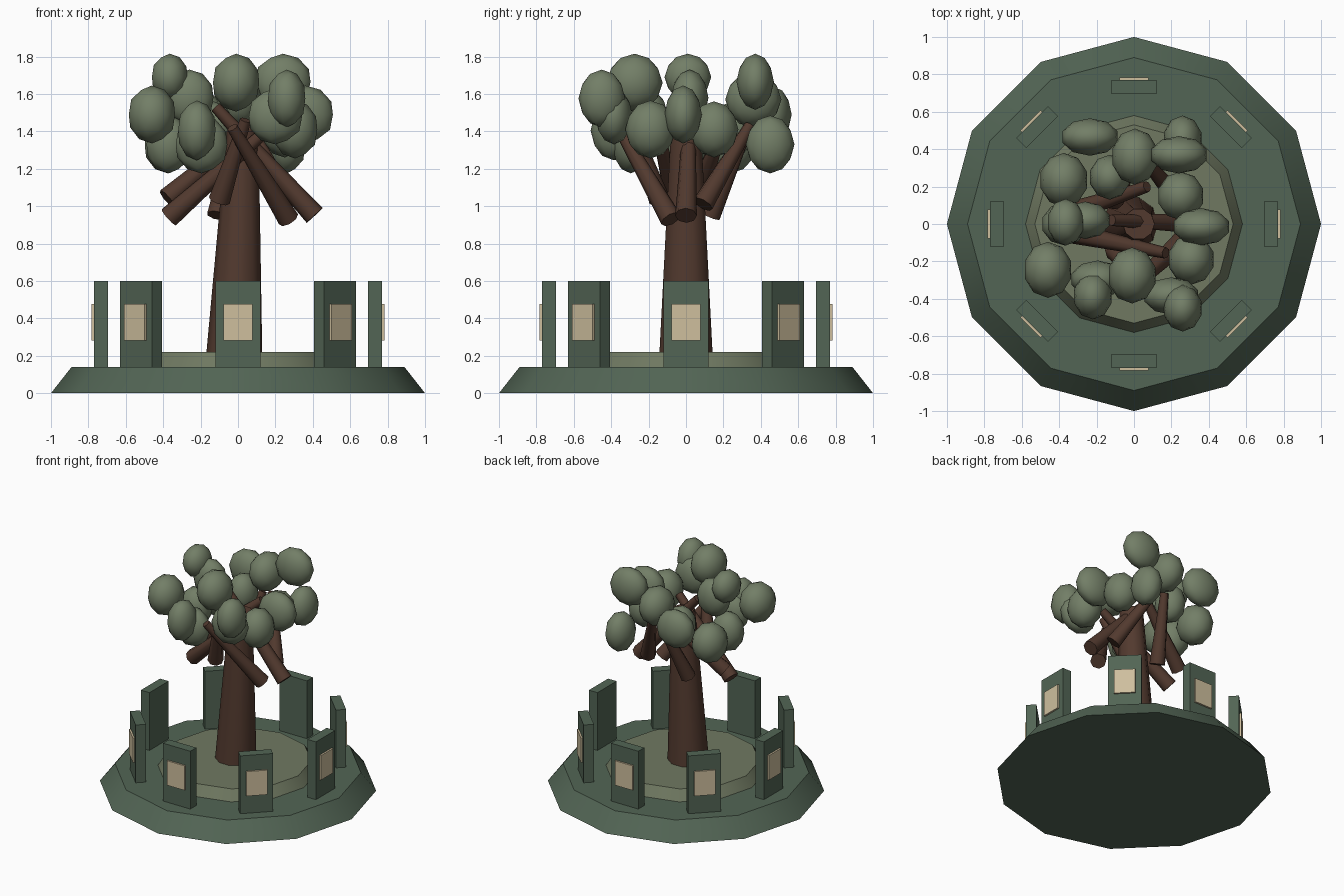
import bpy, math
from mathutils import Vector


def material(name, rgb):
    m = bpy.data.materials.new(name)
    m.diffuse_color = (*rgb, 1)
    return m


STONE = material("dark_green", (0.085, 0.13, 0.09))
MOSS = material("moss", (0.16, 0.19, 0.12))
LEAF = material("leaf", (0.17, 0.21, 0.135))
WOOD = material("wood", (0.085, 0.042, 0.028))
CREAM = material("cream", (0.62, 0.52, 0.34))


def finish(name, mat, smooth=True):
    ob = bpy.context.object
    ob.name = name
    ob.data.materials.append(mat)
    if smooth:
        bpy.ops.object.shade_smooth_by_angle(angle=math.radians(50))
    return ob


def taper(name, mat, a, b, r1, r2, sides):
    """Tapered cylinder running from point a to point b."""
    a, b = Vector(a), Vector(b)
    bpy.ops.mesh.primitive_cone_add(vertices=sides, radius1=r1, radius2=r2,
                                    depth=(b - a).length, location=(a + b) / 2)
    ob = bpy.context.object
    ob.rotation_euler = (b - a).to_track_quat('Z', 'Y').to_euler()
    return finish(name, mat)


def box(name, mat, angle, radius, z, size):
    """Upright box set on a circle, its x side facing outward."""
    loc = (radius * math.cos(angle), radius * math.sin(angle), z)
    bpy.ops.mesh.primitive_cube_add(size=1, location=loc, rotation=(0, 0, angle))
    bpy.context.object.scale = size
    return finish(name, mat, False)


# Round stepped base
def disc(name, mat, z0, z1, r1, r2):
    bpy.ops.mesh.primitive_cone_add(vertices=12, radius1=r1, radius2=r2,
                                    depth=z1 - z0, location=(0, 0, (z0 + z1) / 2))
    return finish(name, mat)


disc("base", STONE, 0, 0.14, 1.0, 0.89)
disc("mound", MOSS, 0.14, 0.22, 0.58, 0.53)

# Ring of standing slabs with a plate on the outer face
for i in range(8):
    ang = i * math.pi / 4
    box(f"slab_{i}", STONE, ang, 0.733, 0.37, (0.075, 0.24, 0.46))
    box(f"plate_{i}", CREAM, ang, 0.772, 0.38, (0.024, 0.155, 0.195))

# Leaning trunk
taper("trunk", WOOD, (-0.02, 0, 0.20), (0.025, 0, 1.40), 0.15, 0.085, 10)

# Branches: thick low end, thin high end
branches = [
    ((0.41, 0.00, 0.95), (-0.12, 0.02, 1.53)),
    ((0.27, 0.09, 1.01), (0.06, 0.34, 1.43)),
    ((-0.11, 0.13, 0.95), (-0.01, 0.33, 1.42)),
    ((-0.38, 0.05, 1.04), (0.07, 0.20, 1.42)),
    ((-0.37, -0.04, 0.94), (0.17, -0.155, 1.42)),
    ((-0.10, -0.14, 1.03), (0.04, -0.30, 1.46)),
    ((0.27, -0.08, 0.93), (-0.03, -0.36, 1.42)),
]
for i, (a, b) in enumerate(branches):
    taper(f"branch_{i}", WOOD, a, b, 0.058, 0.03, 8)

# Leaf clumps: centre and radii
clumps = [
    ((-0.235, 0.465, 1.49), (0.155, 0.10, 0.15)),
    ((0.005, 0.36, 1.57), (0.125, 0.15, 0.15)),
    ((0.26, 0.45, 1.33), (0.105, 0.13, 0.155)),
    ((0.24, 0.37, 1.665), (0.155, 0.10, 0.15)),
    ((-0.375, 0.235, 1.33), (0.13, 0.145, 0.155)),
    ((-0.13, 0.25, 1.41), (0.11, 0.12, 0.15)),
    ((0.25, 0.15, 1.41), (0.125, 0.13, 0.15)),
    ((0.36, -0.015, 1.49), (0.155, 0.10, 0.155)),
    ((0.305, -0.19, 1.41), (0.125, 0.135, 0.155)),
    ((-0.365, 0.01, 1.69), (0.10, 0.125, 0.125)),
    ((-0.26, 0.02, 1.58), (0.135, 0.10, 0.15)),
    ((-0.37, 0.0, 1.33), (0.125, 0.115, 0.155)),
    ((-0.46, -0.245, 1.49), (0.13, 0.15, 0.155)),
    ((-0.22, -0.385, 1.405), (0.105, 0.125, 0.16)),
    ((-0.195, -0.295, 1.33), (0.145, 0.10, 0.155)),
    ((-0.01, -0.275, 1.66), (0.13, 0.15, 0.155)),
    ((0.26, -0.45, 1.575), (0.105, 0.125, 0.155)),
    ((0.20, -0.385, 1.48), (0.15, 0.10, 0.15)),
]
for i, (loc, size) in enumerate(clumps):
    bpy.ops.mesh.primitive_ico_sphere_add(subdivisions=2, radius=1, location=loc)
    bpy.context.object.scale = size
    finish(f"leaf_clump_{i}", LEAF)
